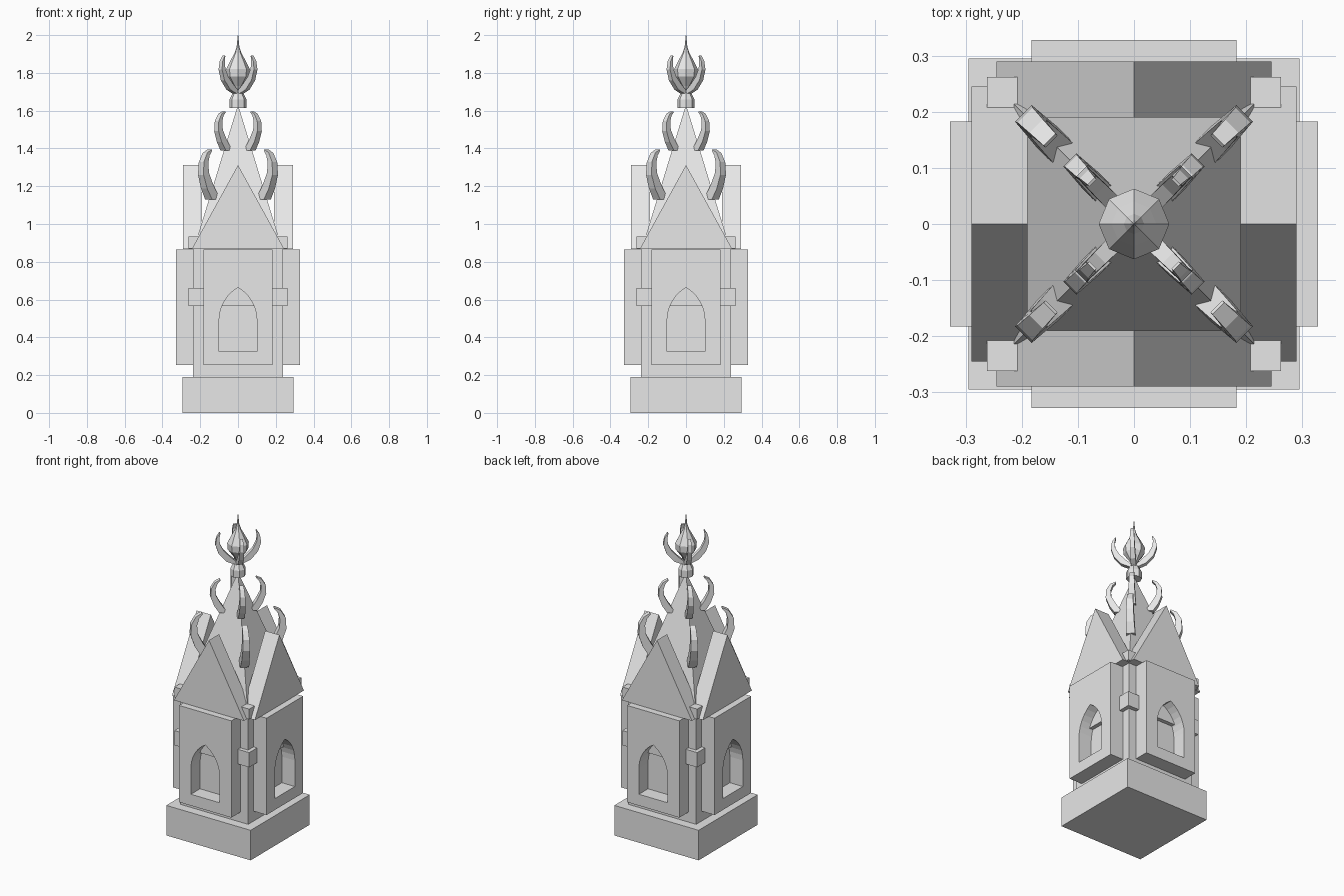
import bpy, bmesh, math
from mathutils import Matrix, Vector

cube = bpy.data.objects.get("Cube")
if cube:
    bpy.data.objects.remove(cube, do_unlink=True)

stone = bpy.data.materials.new("pale_stone")
stone.use_nodes = True
stone.diffuse_color = (0.8, 0.8, 0.8, 1)
stone.node_tree.nodes["Principled BSDF"].inputs["Base Color"].default_value = (0.8, 0.8, 0.8, 1)


def add_mesh(name, mesh, turn=0):
    """Link a mesh turned about the vertical axis."""
    ob = bpy.data.objects.new(name, mesh)
    ob.rotation_euler.z = turn
    bpy.context.collection.objects.link(ob)
    if not mesh.materials:
        mesh.materials.append(stone)
    return ob


def loft(name, rings, turn=0):
    """Join matching rings of points and close both ends."""
    bm = bmesh.new()
    loops = [[bm.verts.new(p) for p in ring] for ring in rings]
    n = len(loops[0])
    for a, b in zip(loops, loops[1:]):
        for i in range(n):
            j = (i + 1) % n
            bm.faces.new((a[i], a[j], b[j], b[i]))
    bm.faces.new(loops[0][::-1])
    bm.faces.new(loops[-1])
    bmesh.ops.recalc_face_normals(bm, faces=bm.faces)
    mesh = bpy.data.meshes.new(name)
    bm.to_mesh(mesh)
    bm.free()
    return add_mesh(name, mesh, turn)


def turned(name, profile, sides, phase):
    """Faceted solid from (radius, height) pairs."""
    angles = [phase + math.tau * i / sides for i in range(sides)]
    return loft(name, [[(r * math.cos(a), r * math.sin(a), z) for a in angles]
                       for r, z in profile])


def block(name, half, z0, z1, half_top=None):
    """Square block, tapered when half_top is given."""
    k = math.sqrt(2)
    top = half if half_top is None else half_top
    return turned(name, [(half * k, z0), (top * k, z1)], 4, math.pi / 4)


def horn(name, path, turn):
    """Curved crocket: path holds (distance, height, thickness, width)."""
    rings = []
    for i, (d, z, t, w) in enumerate(path):
        a, b = path[max(i - 1, 0)], path[min(i + 1, len(path) - 1)]
        along = Vector((b[0] - a[0], b[1] - a[1])).normalized()
        if i == 0:
            along = Vector((0, 1))
        out = Vector((along.y, -along.x)) * t / 2
        rings.append([(d + s * out.x, v * w / 2, z + s * out.y)
                      for s, v in ((-1, -1), (1, -1), (1, 1), (-1, 1))])
    return loft(name, rings, turn)


# Stacked square body
block("plinth", 0.295, 0, 0.19)
block("core", 0.237, 0.19, 0.87)
block("middle_band", 0.262, 0.567, 0.66)
block("cornice", 0.262, 0.87, 0.935)
block("spire", 0.235, 0.865, 1.625, 0.002)

# Wall panel outline with a pointed window opening
arc = [(-0.1 + 0.2 * math.cos(a), 0.49 + 0.2 * math.sin(a))
       for a in [math.radians(10 * i) for i in range(7)]]
window = [(-0.1, 0.325), (0.1, 0.325)] + arc + [(-x, z) for x, z in arc[-2::-1]]
outline = [(-0.183, 0.253), (0.183, 0.253), (0.183, 0.865), (-0.183, 0.865)]
curve = bpy.data.curves.new("panel_outline", "CURVE")
curve.dimensions = "2D"
curve.fill_mode = "BOTH"
curve.extrude = 0.05
for points in (outline, window):
    spline = curve.splines.new("POLY")
    spline.points.add(len(points) - 1)
    for p, (x, z) in zip(spline.points, points):
        p.co = (x, z, 0, 1)
    spline.use_cyclic_u = True
shape = bpy.data.objects.new("panel_outline", curve)
panel_mesh = bpy.data.meshes.new_from_object(shape)
bpy.data.objects.remove(shape)
panel_mesh.transform(Matrix.Translation((0, -0.278, 0)) @ Matrix.Rotation(math.pi / 2, 4, "X"))
for poly in panel_mesh.polygons:
    poly.use_smooth = False

# Panels and gable slabs on the four sides
gable = [(-0.245, 0.867), (0.245, 0.867), (0, 1.312)]
for i, side in enumerate(("front", "left", "back", "right")):
    turn = i * math.pi / 2
    add_mesh(side + "_window_panel", panel_mesh, turn)
    loft(side + "_gable", [[(x, y, z) for x, z in gable] for y in (-0.29, -0.19)], turn)

# Crockets on the four spire edges, in three tiers
lower = [(0.19, 1.13, 0.06, 0.052), (0.232, 1.2, 0.05, 0.046), (0.258, 1.265, 0.042, 0.042),
         (0.258, 1.325, 0.034, 0.038), (0.238, 1.37, 0.022, 0.034), (0.21, 1.392, 0.008, 0.03)]
upper = [(0.088 + (d - 0.19) * 0.85, 1.39 + (z - 1.13) * 0.78, t * 0.78, w * 0.78)
         for d, z, t, w in lower]
bud = [(0.01, 1.69, 0.03, 0.03), (0.06, 1.725, 0.036, 0.03), (0.1, 1.77, 0.034, 0.028),
       (0.12, 1.82, 0.026, 0.026), (0.118, 1.86, 0.016, 0.022), (0.106, 1.89, 0.005, 0.018)]
for i in range(4):
    turn = math.pi / 4 + i * math.pi / 2
    for tier, path in (("lower", lower), ("upper", upper), ("finial", bud)):
        horn(f"{tier}_crocket_{i + 1}", path, turn)

# Eight-sided finial with collar, bud and spike
turned("finial", [(0.045, 1.615), (0.045, 1.66), (0.03, 1.69), (0.014, 1.71), (0.024, 1.73),
                  (0.06, 1.78), (0.063, 1.82), (0.04, 1.865), (0.018, 1.905), (0.007, 1.94),
                  (0.001, 2.0)], 8, math.pi / 8 * 2)
